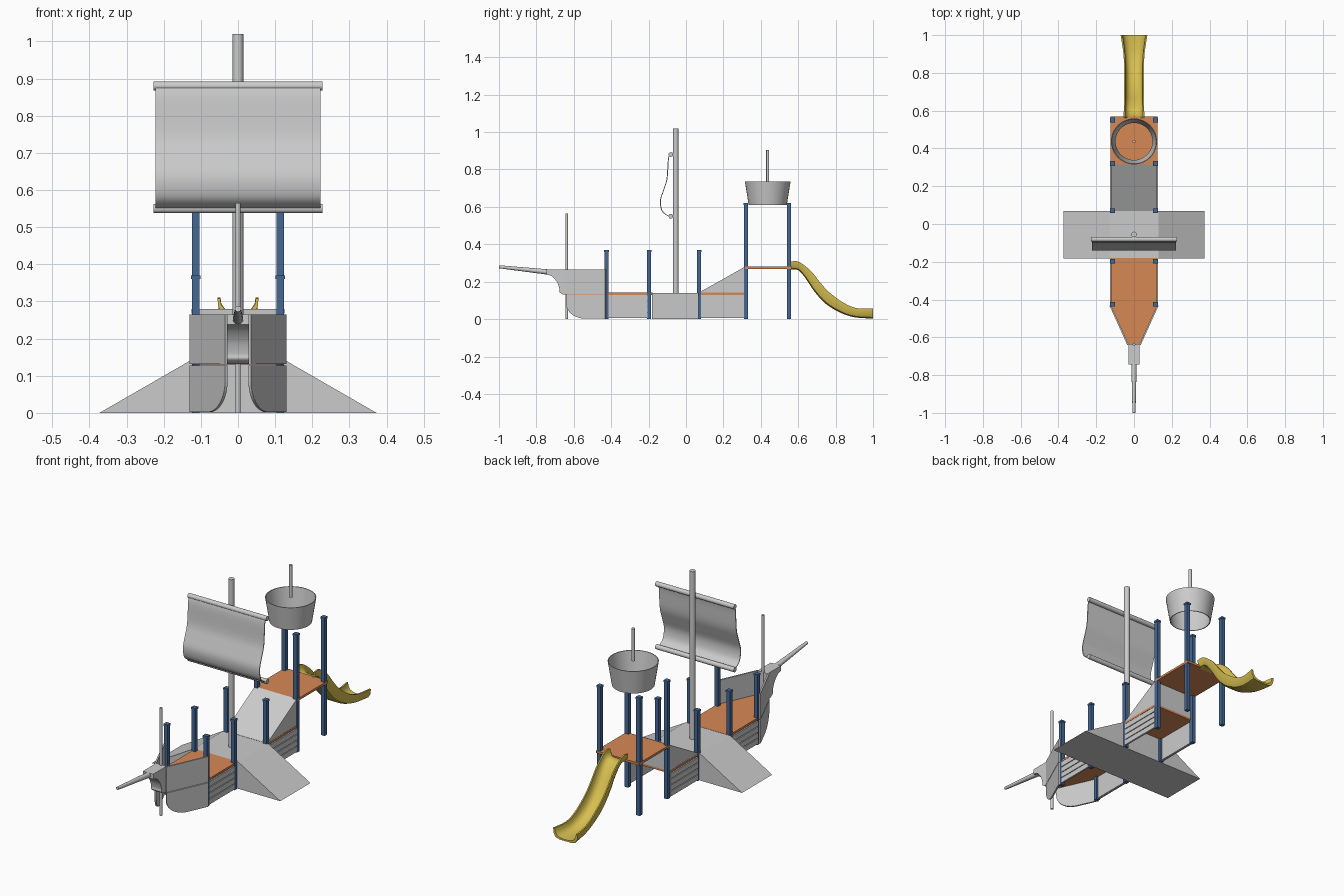
import bpy, bmesh, math
from mathutils import Vector

if "Cube" in bpy.data.objects:
    bpy.data.objects.remove(bpy.data.objects["Cube"])


def material(name, col):
    m = bpy.data.materials.new(name)
    m.diffuse_color = (*col, 1)
    m.use_nodes = True
    m.node_tree.nodes["Principled BSDF"].inputs["Base Color"].default_value = m.diffuse_color
    return m


BLUE = material("blue_paint", (0.06, 0.14, 0.30))
ORANGE = material("orange_deck", (0.68, 0.25, 0.09))
YELLOW = material("yellow_plastic", (0.68, 0.52, 0.08))


def finish(name, bm, mat=None, smooth=False):
    bmesh.ops.recalc_face_normals(bm, faces=bm.faces)
    me = bpy.data.meshes.new(name)
    bm.to_mesh(me)
    bm.free()
    ob = bpy.data.objects.new(name, me)
    bpy.context.collection.objects.link(ob)
    if mat:
        me.materials.append(mat)
    if smooth:
        bpy.ops.object.select_all(action='DESELECT')
        bpy.context.view_layer.objects.active = ob
        ob.select_set(True)
        bpy.ops.object.shade_smooth_by_angle(angle=math.radians(35))
    return ob


def prism(name, pts, vec, mat=None, smooth=False):
    """Flat outline pushed along a vector."""
    bm = bmesh.new()
    f = bm.faces.new([bm.verts.new(p) for p in pts])
    r = bmesh.ops.extrude_face_region(bm, geom=[f], use_keep_orig=True)
    bmesh.ops.translate(bm, vec=vec, verts=[v for v in r['geom'] if isinstance(v, bmesh.types.BMVert)])
    return finish(name, bm, mat, smooth)


def box(name, x, y, z, mat=None):
    return prism(name, [(x[0], y[0], z[0]), (x[1], y[0], z[0]), (x[1], y[1], z[0]), (x[0], y[1], z[0])],
                 (0, 0, z[1] - z[0]), mat)


def rod(name, a, b, r1, r2=None, n=20):
    a, b = Vector(a), Vector(b)
    bm = bmesh.new()
    bmesh.ops.create_cone(bm, cap_ends=True, segments=n, radius1=r1, radius2=r2 or r1, depth=(b - a).length)
    rot = (b - a).to_track_quat('Z', 'Y').to_matrix()
    bmesh.ops.rotate(bm, matrix=rot, verts=bm.verts)
    bmesh.ops.translate(bm, vec=(a + b) / 2, verts=bm.verts)
    return finish(name, bm, None, True)


def spline(pts, n=4):
    """Smooth curve through tuples of any length."""
    out = []
    for i in range(len(pts) - 1):
        q = [pts[max(i - 1, 0)], pts[i], pts[i + 1], pts[min(i + 2, len(pts) - 1)]]
        for k in range(n):
            t = k / n
            out.append(tuple(0.5 * (2 * b + (c - a) * t + (2 * a - 5 * b + 4 * c - d) * t ** 2
                                    + (3 * b - a - 3 * c + d) * t ** 3) for a, b, c, d in zip(*q)))
    return out + [pts[-1]]


# posts with caps
for y, h in ((-0.425, 0.37), (-0.197, 0.37), (0.07, 0.37), (0.32, 0.62), (0.55, 0.62)):
    for s, side in ((-1, "left"), (1, "right")):
        x = 0.114 * s
        box(f"post_{side}", (x - 0.0105, x + 0.0105), (y - 0.0105, y + 0.0105), (0, h - 0.01), BLUE)
        box(f"post_cap_{side}", (x - 0.0125, x + 0.0125), (y - 0.0125, y + 0.0125), (h - 0.01, h), BLUE)

# decks
prism("bow_deck", [(-0.123, -0.18, 0.13), (-0.123, -0.43, 0.13), (-0.036, -0.638, 0.13),
                   (0.036, -0.638, 0.13), (0.123, -0.43, 0.13), (0.123, -0.18, 0.13)], (0, 0, 0.011), ORANGE)
box("middle_deck", (-0.123, 0.123), (0.07, 0.315), (0.13, 0.141), ORANGE)
box("upper_deck", (-0.125, 0.125), (0.315, 0.568), (0.268, 0.28), ORANGE)

# side access ramps in one block, and the ramp to the upper deck
prism("side_ramps", [(-0.373, -0.182, 0), (0.373, -0.182, 0), (0.13, -0.182, 0.14), (-0.13, -0.182, 0.14)],
      (0, 0.25, 0))
prism("upper_ramp", [(-0.122, 0.068, 0.141), (-0.122, 0.315, 0.141), (-0.122, 0.315, 0.28)], (0.244, 0, 0))

# plank sides of the hull
for s in (-1, 1):
    for y0, y1 in ((-0.415, -0.207), (0.08, 0.31)):
        x = sorted((0.114 * s, 0.119 * s))
        box("hull_backing", x, (y0, y1), (0.008, 0.13))
        for k in range(4):
            z = 0.006 + k * 0.031
            x = sorted((0.118 * s, 0.126 * s))
            box("hull_plank", x, (y0, y1), (z, z + 0.027))

# angled bow panels: lower ones rounded to the keel
arc = [(0.5 + 0.5 * math.sin(a), 0.085 - 0.083 * math.cos(a))
       for a in (math.radians(9 * k) for k in range(11))]
lower = [(0, 0.128), (0, 0.002)] + arc + [(1, 0.128)]
upper = [(0, 0.131), (1, 0.131), (1, 0.265), (0, 0.265)]
for s in (-1, 1):
    for nm, prof in (("bow_panel_lower", lower), ("bow_panel_upper", upper)):
        pts = [(s * (0.130 - 0.095 * u), -0.432 - 0.21 * u, z) for u, z in prof]
        prism(nm, pts, (-s * 0.007, 0.004, 0))

# stem head with concave front, and bowsprit
hollow = spline([(-0.745, 0.238), (-0.715, 0.228), (-0.688, 0.195), (-0.677, 0.16), (-0.677, 0.145), (-0.66, 0.132)])
prism("stem_head", [(-0.03, y, z) for y, z in [(-0.635, 0.132), (-0.635, 0.265), (-0.745, 0.265)] + hollow],
      (0.06, 0, 0), None, True)
rod("bowsprit", (0, -0.73, 0.251), (0, -1, 0.28), 0.0145, 0.008)

# poles, mast and spars
rod("bow_pole", (0, -0.638, 0), (0, -0.638, 0.565), 0.007)
rod("mast", (0, -0.055, 0.14), (0, -0.055, 1.02), 0.0145, n=24)
rod("nest_pole", (0, 0.437, 0.735), (0, 0.437, 0.905), 0.008)
for z in (0.88, 0.55):
    rod("sail_spar", (-0.228, -0.081, z), (0.228, -0.081, z), 0.0125)

# billowing sail
curve = spline([(-0.088, 0.885), (-0.097, 0.85), (-0.104, 0.75), (-0.122, 0.69), (-0.139, 0.635),
                (-0.133, 0.585), (-0.112, 0.56), (-0.085, 0.548)])
prism("sail", [(-0.222, y, z) for y, z in curve] + [(-0.222, y + 0.005, z + 0.001) for y, z in reversed(curve)],
      (0.444, 0, 0), None, True)

# crow's nest: open tapered ring
bm = bmesh.new()
N = 40
rings = [[bm.verts.new((r * math.cos(2 * math.pi * k / N), 0.437 + r * math.sin(2 * math.pi * k / N), z))
          for k in range(N)] for r, z in ((0.102, 0.61), (0.122, 0.735), (0.118, 0.735), (0.098, 0.61))]
for i in range(4):
    a, b = rings[i], rings[(i + 1) % 4]
    for k in range(N):
        bm.faces.new((a[k], a[(k + 1) % N], b[(k + 1) % N], b[k]))
finish("lookout_nest", bm, None, True)

# slide: trough section swept along stations (bottom y, z, top y, z, half width)
stations = spline([(0.56, 0.265, 0.56, 0.308, 0.055), (0.60, 0.262, 0.605, 0.306, 0.054),
                   (0.64, 0.217, 0.67, 0.255, 0.052), (0.687, 0.147, 0.714, 0.2, 0.052),
                   (0.746, 0.083, 0.767, 0.142, 0.052), (0.82, 0.037, 0.85, 0.083, 0.053),
                   (0.90, 0.010, 0.917, 0.058, 0.058), (1.0, 0.003, 1.0, 0.056, 0.071)])
section = [(-1, 1), (-0.97, 0.5), (-0.8, 0.12), (-0.5, 0), (0.5, 0), (0.8, 0.12), (0.97, 0.5), (1, 1),
           (0.87, 1), (0.82, 0.62), (0.66, 0.33), (0.4, 0.18), (0, 0.14),
           (-0.4, 0.18), (-0.66, 0.33), (-0.82, 0.62), (-0.87, 1)]
bm = bmesh.new()
loops = [[bm.verts.new((w * u, by + (ty - by) * t, bz + (tz - bz) * t)) for u, t in section]
         for by, bz, ty, tz, w in stations]
n = len(section)
for a, b in zip(loops, loops[1:]):
    for k in range(n):
        bm.faces.new((a[k], a[(k + 1) % n], b[(k + 1) % n], b[k]))
bm.faces.new(loops[0])
bm.faces.new(loops[-1])
finish("slide", bm, YELLOW, True)
